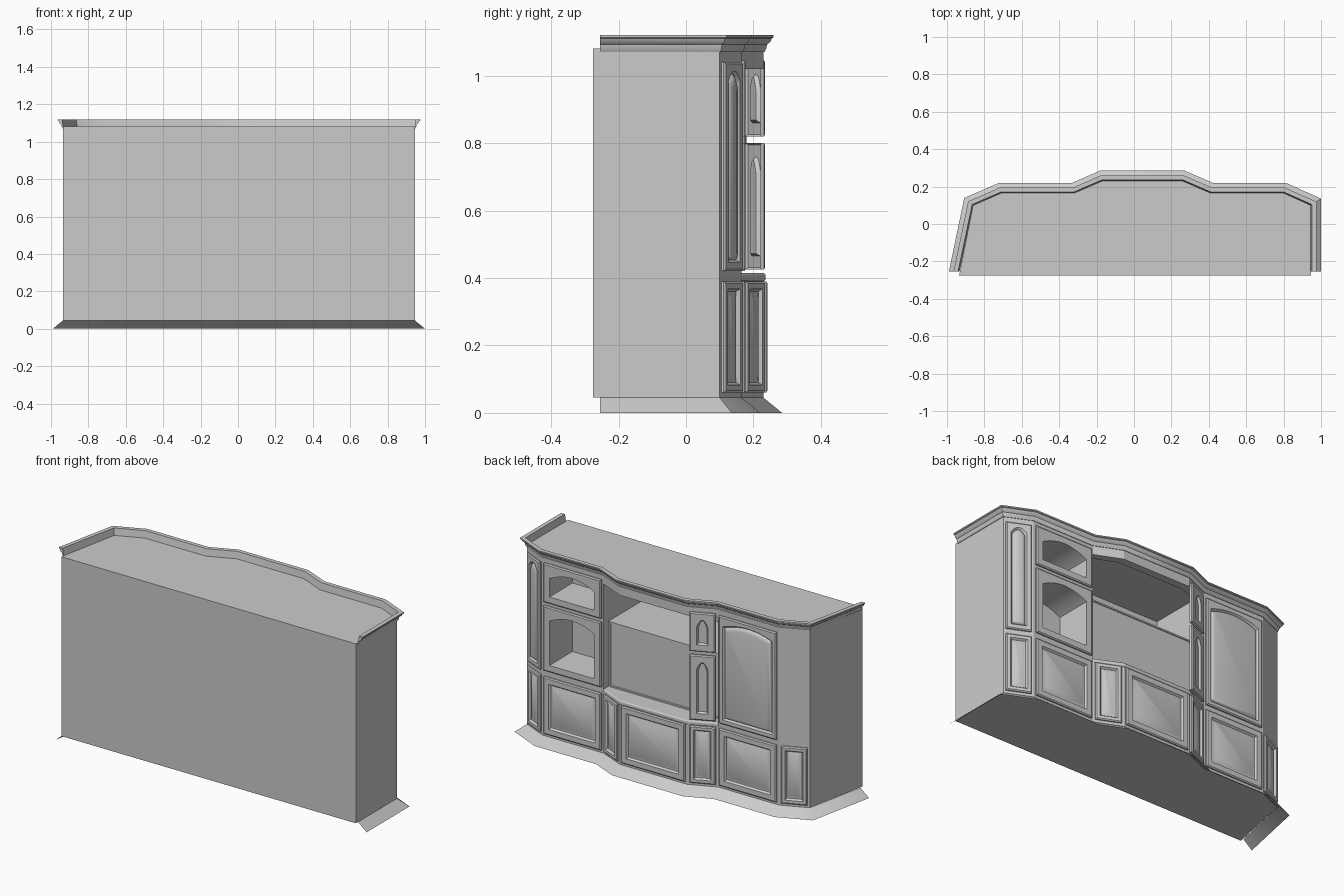
import bpy, bmesh
from math import cos, pi
from mathutils import Vector

if "Cube" in bpy.data.objects:
    bpy.data.objects.remove(bpy.data.objects["Cube"])

wood = bpy.data.materials.new("plain_grey")
wood.use_nodes = True
wood.diffuse_color = (0.6, 0.6, 0.6, 1)
wood.node_tree.nodes["Principled BSDF"].inputs["Base Color"].default_value = (0.6, 0.6, 0.6, 1)

# Plan outline of the cabinet front, from the +x back corner round to the -x one
BACK = -0.275
MID = 0.045
half = [(0.755, 0.165), (0.365, 0.165), (0.215, 0.23)]
front = [(MID + x, y) for x, y in half] + [(MID - x, y) for x, y in reversed(half)]
corner_l, corner_r = (0.945, 0.10), (-0.86, 0.10)
outline = [(0.945, -0.255), corner_l] + front + [corner_r, (-0.935, -0.255)]
bow = front[1:5]
IN_L, IN_R = front[1][0], front[4][0]


def make(name, verts, faces, smooth=False):
    mesh = bpy.data.meshes.new(name)
    mesh.from_pydata(verts, [], faces)
    mesh.materials.append(wood)
    obj = bpy.data.objects.new(name, mesh)
    bpy.context.collection.objects.link(obj)
    if smooth:
        bpy.ops.object.select_all(action="DESELECT")
        obj.select_set(True)
        bpy.context.view_layer.objects.active = obj
        bpy.ops.object.shade_smooth_by_angle(angle=0.6)
    return obj


def prism(name, plan, z0, z1, bevel=0):
    n = len(plan)
    verts = [(x, y, z) for z in (z0, z1) for x, y in plan]
    faces = [list(range(n))[::-1], list(range(n, 2 * n))]
    faces += [(i, (i + 1) % n, n + (i + 1) % n, n + i) for i in range(n)]
    obj = make(name, verts, faces)
    if bevel:
        mod = obj.modifiers.new("rounded_edge", "BEVEL")
        mod.width, mod.segments = bevel, 3
    return obj


def box(name, x0, x1, y0, y1, z0, z1):
    return prism(name, [(x0, y0), (x1, y0), (x1, y1), (x0, y1)], z0, z1)


def offset(path, d):
    """Mitred outward offset; the ends slide sideways only."""
    pts = [Vector(p) for p in path]
    normals = [Vector((b.y - a.y, a.x - b.x)).normalized() for a, b in zip(pts, pts[1:])]
    out = [pts[0] + Vector((d, 0))]
    for p, a, b in zip(pts[1:], normals, normals[1:]):
        out.append(p + (a + b) * d / (1 + a.dot(b)))
    return [tuple(p) for p in out + [pts[-1] - Vector((d, 0))]]


def sweep(name, path, profile, closed=False):
    n, m = len(path), len(profile)
    verts = [(x, y, z) for d, z in profile for x, y in offset(path, d)]
    faces = []
    for j in range(m if closed else m - 1):
        k = (j + 1) % m
        faces += [(j * n + i, k * n + i, k * n + i + 1, j * n + i + 1) for i in range(n - 1)]
    if closed:
        faces += [[j * n for j in range(m)][::-1], [j * n + n - 1 for j in range(m)]]
    return make(name, verts, faces, True)


def door(name, p0, p1, z0, z1, rings, rise=0, gap=0.012):
    """Panel of nested rings (inset, depth, arched) standing on the line p0-p1."""
    a, b = Vector(p0), Vector(p1)
    u = (b - a).normalized()
    out = Vector((u.y, -u.x))
    width = (b - a).length
    steps = 12
    verts, faces = [], []
    for inset, depth, arched in rings:
        lo, hi = gap + inset, width - gap - inset
        loop = [(lo, z0 + inset), (hi, z0 + inset)]
        for i in range(steps + 1):
            t = cos(pi * i / steps)
            drop = rise * t * t if arched else 0
            loop.append(((lo + hi) / 2 + t * (hi - lo) / 2, z1 - inset - drop))
        for s, z in loop:
            p = a + u * s + out * depth
            verts.append((p.x, p.y, z))
    n = steps + 3
    for k in range(len(rings) - 1):
        for i in range(n):
            j = (i + 1) % n
            faces.append((k * n + i, k * n + j, k * n + n + j, k * n + n + i))
    last = (len(rings) - 1) * n
    faces.append(list(range(last, last + n)))
    return make(name, verts, faces, True)


# Ring styles for the panels
def frame(w, arched=False):
    return [(0, -0.005, False), (0, 0.007, False), (0.006, 0.012, False),
            (w, 0.012, arched), (w + 0.008, 0.001, arched)]


def raised(w):
    return frame(w) + [(w + 0.012, 0.001, False), (w + 0.026, 0.009, False)]


def column(w):
    return frame(w, True) + [(w + 0.011, 0.006, True), (w + 0.018, 0.011, True),
                             (w + 0.028, 0.014, True)]


glazed = frame(0.04, True)
niche = frame(0.04, True)[:-1] + [(0.045, -0.19, True)]

# Carcass
prism("base_cabinet", [(0.945, BACK), corner_l] + front + [corner_r, (-0.935, BACK)], 0.045, 0.40)
prism("right_tower", front[4:] + [corner_r, (-0.935, BACK), (IN_R, BACK)], 0.40, 1.07)
prism("left_tower_end", [(0.945, BACK), corner_l, front[0], (0.78, 0.165), (0.78, BACK)], 0.40, 1.07)
box("left_tower_back", IN_L, 0.78, BACK, -0.04, 0.40, 1.07)
box("left_tower_divider", IN_L, 0.43, -0.04, 0.165, 0.40, 1.07)
for name, z0, z1 in (("sill", 0.40, 0.44), ("shelf", 0.79, 0.83), ("header", 1.03, 1.07)):
    box("left_tower_" + name, 0.43, 0.78, -0.04, 0.165, z0, z1)
box("centre_back", IN_R, IN_L, BACK, -0.20, 0.40, 1.07)
prism("top_deck", [(0.945, BACK), corner_l] + front + [corner_r, (-0.935, BACK)], 1.06, 1.08)

# Centre bay: counter, screen and valance
prism("counter", offset(bow, 0.006) + [(IN_R, 0.0), (IN_L, 0.0)], 0.39, 0.415, 0.008)
box("screen_housing", IN_R, IN_L, -0.20, 0.115, 0.40, 0.79)
door("screen", (IN_L, 0.115), (IN_R, 0.115), 0.415, 0.79,
     [(0, 0, False), (0, 0.008, False), (0.008, 0.008, False), (0.01, 0.004, False)], gap=0.005)
prism("valance", bow + [(x, y - 0.045) for x, y in reversed(bow)], 1.02, 1.06)

# Crown moulding and flared skirt
sweep("crown", outline, [(0.006, 1.12), (0.03, 1.12), (0.03, 1.113), (0.024, 1.110), (0.02, 1.100),
                         (0.010, 1.092), (0.008, 1.080), (0.003, 1.070), (-0.002, 1.070)], True)
sweep("skirt", outline, [(0, 0.045), (0.055, 0)])

# Lower fronts, one on each facet of the outline
facets = [corner_l] + front + [corner_r]
labels = ["left_corner", "left_bay", "left_bow", "centre", "right_bow", "right_bay", "right_corner"]
for label, p, q in zip(labels, facets, facets[1:]):
    wide = (Vector(q) - Vector(p)).length > 0.2
    door("lower_door_" + label, p, q, 0.06, 0.39, raised(0.035 if wide else 0.022))

# Upper fronts: arched columns on the corners, two doors in each bay
for label, i, style in (("left", 0, niche), ("right", 5, glazed)):
    corner = (0, 1) if label == "left" else (5, 6)
    bay = (1, 2) if label == "left" else (4, 5)
    door("corner_column_" + label, facets[corner[0]], facets[corner[1]],
         0.42, 1.04, column(0.026), 0.03)
    for level, z0, z1 in (("lower", 0.425, 0.80), ("upper", 0.82, 1.045)):
        door(level + "_display_" + label, facets[bay[0]], facets[bay[1]], z0, z1, style, 0.04)
